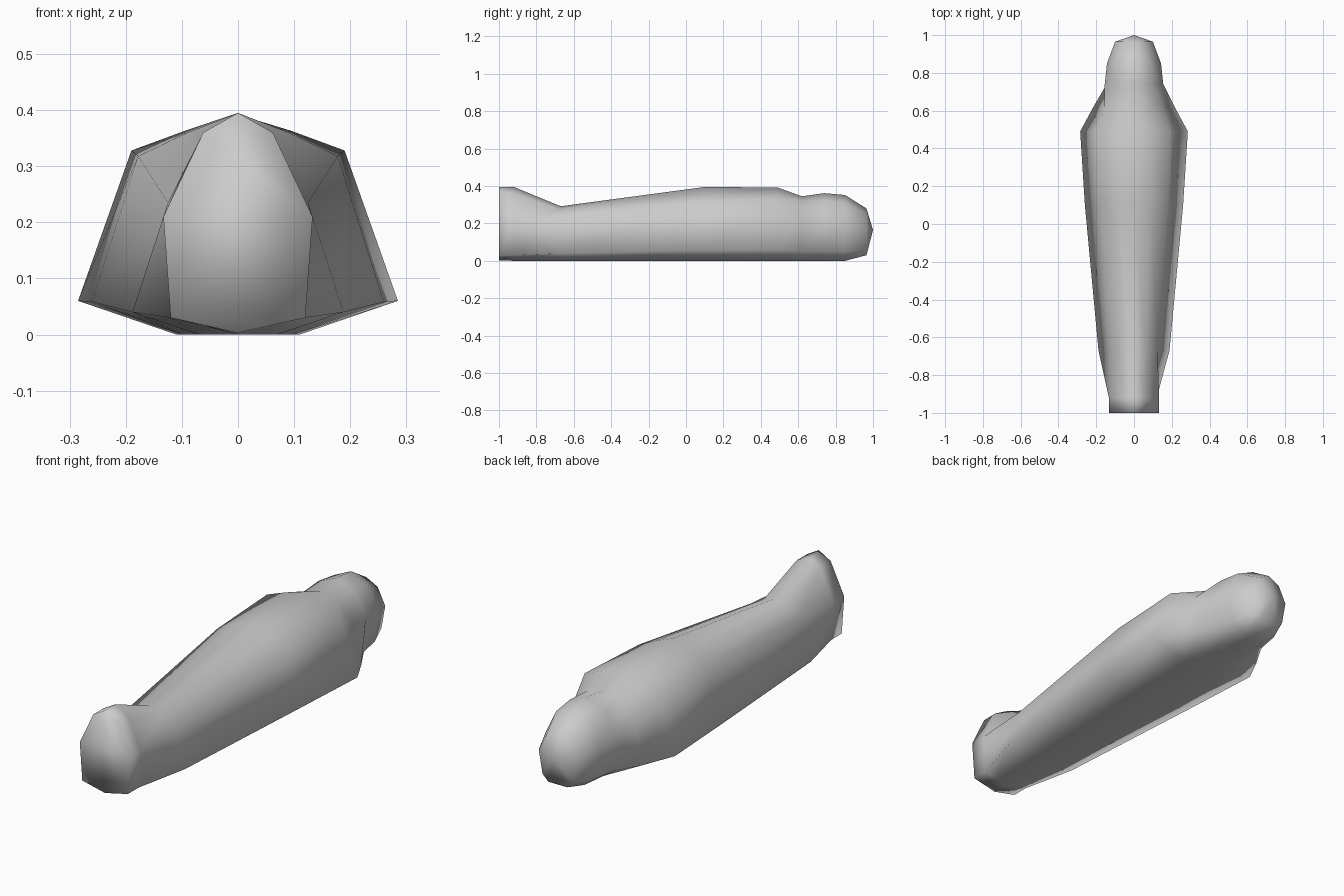
import bpy
import bmesh

if "Cube" in bpy.data.objects:
    bpy.data.objects.remove(bpy.data.objects["Cube"])

# Half cross-sections along the length:
# y, bottom edge x, low side (x, z), upper side (x, z), top flank (x, z), ridge z, base z
SECTIONS = [
    (-1.00, 0.06, (0.120, 0.03), (0.133, 0.21), (0.062, 0.360), 0.395, 0.003),
    (-0.92, 0.06, (0.120, 0.03), (0.133, 0.21), (0.062, 0.360), 0.395, 0.0),
    (-0.67, 0.07, (0.188, 0.04), (0.125, 0.235), (0.060, 0.272), 0.292, 0.0),
    (0.10, 0.10, (0.260, 0.058), (0.178, 0.318), (0.090, 0.360), 0.395, 0.0),
    (0.49, 0.11, (0.285, 0.06), (0.190, 0.328), (0.095, 0.363), 0.392, 0.0),
    (0.62, 0.09, (0.215, 0.05), (0.155, 0.260), (0.085, 0.322), 0.345, 0.0),
    (0.74, 0.07, (0.145, 0.05), (0.155, 0.210), (0.095, 0.322), 0.362, 0.0),
    (0.85, 0.06, (0.125, 0.05), (0.143, 0.200), (0.090, 0.310), 0.352, 0.0),
    (0.965, 0.05, (0.080, 0.06), (0.100, 0.170), (0.060, 0.250), 0.280, 0.03),
]

bm = bmesh.new()


def ring(y, bx, low, up, flank, top, base):
    """Closed mirrored cross-section."""
    edge_z = base + (low[1] - base) * 0.5 if y < -0.9 else base
    half = [(bx, edge_z), low, up, flank]
    pts = [(0, base)] + half + [(0, top)] + [(-x, z) for x, z in reversed(half)]
    return [bm.verts.new((x, y, z)) for x, z in pts]


# Body skin from foot to head
rings = [ring(*s) for s in SECTIONS]
n = len(rings[0])
for a, b in zip(rings, rings[1:]):
    for i in range(n):
        j = (i + 1) % n
        bm.faces.new((a[i], a[j], b[j], b[i]))

# Flat foot end, split down the middle
foot = rings[0]
for i in range(n // 2):
    quad = [foot[i], foot[i + 1], foot[(n - i - 1) % n], foot[(n - i) % n]]
    bm.faces.new(list(dict.fromkeys(quad)))

# Pointed crown of the head
tip = bm.verts.new((0, 1.0, 0.165))
for i in range(n):
    bm.faces.new((rings[-1][i], rings[-1][(i + 1) % n], tip))

bmesh.ops.recalc_face_normals(bm, faces=bm.faces)
for f in bm.faces:
    f.smooth = True

mesh = bpy.data.meshes.new("coffin_body")
bm.to_mesh(mesh)
bm.free()
body = bpy.data.objects.new("coffin_body", mesh)
bpy.context.collection.objects.link(body)

grey = bpy.data.materials.new("light_grey")
grey.diffuse_color = (0.6, 0.6, 0.6, 1)
grey.use_nodes = True
grey.node_tree.nodes["Principled BSDF"].inputs["Base Color"].default_value = grey.diffuse_color
mesh.materials.append(grey)
